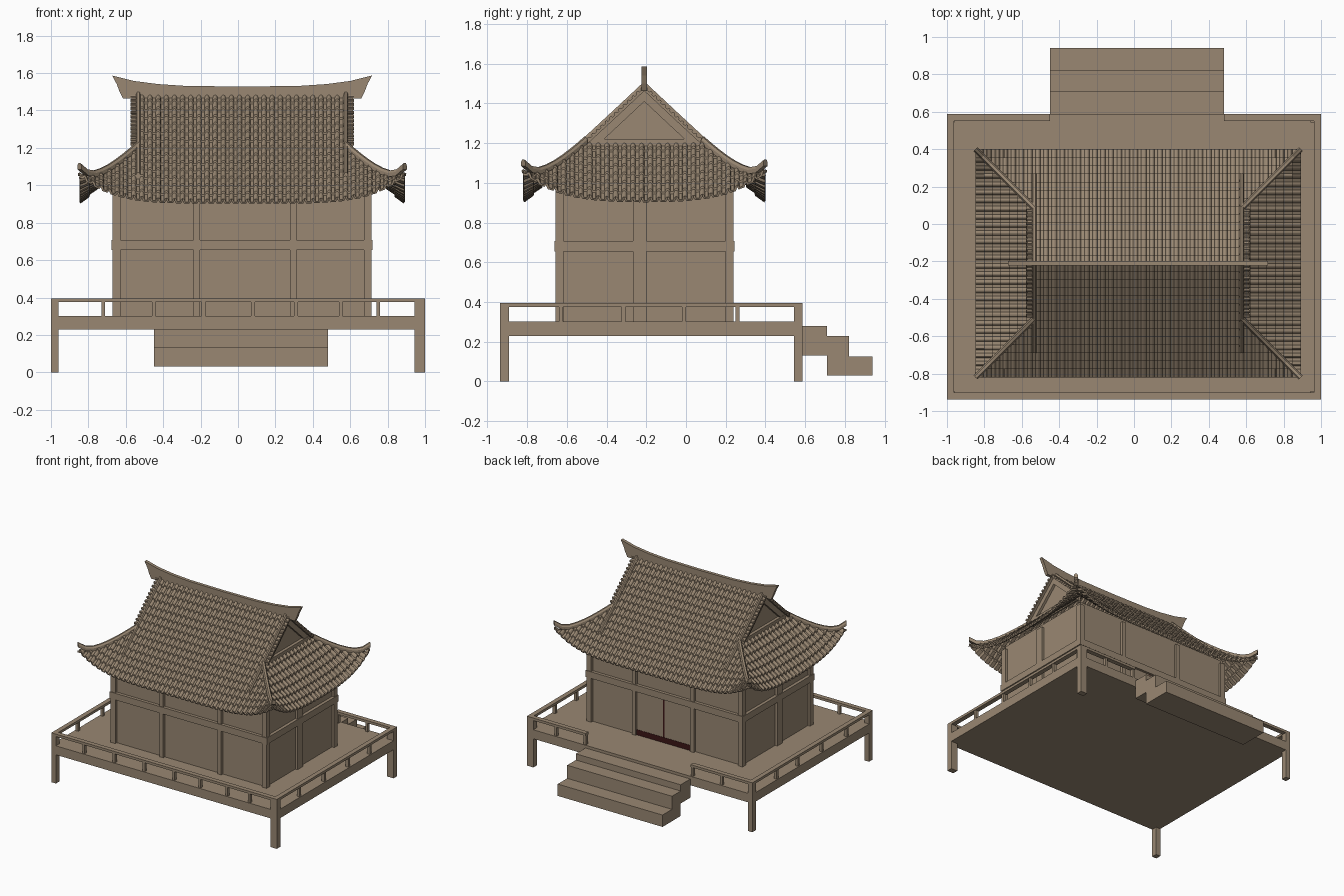
import bpy, bmesh, math
from mathutils import Vector

if "Cube" in bpy.data.objects:
    bpy.data.objects.remove(bpy.data.objects["Cube"])

XC, YC = 0.022, -0.21          # house centre
A, B, OFF = 0.61, 0.87, 0.26   # eave half depth, half width, hip offset
GX, GP = 0.555, 0.295          # gable half width, slope distance at gable foot


def material(name, rgb):
    m = bpy.data.materials.new(name)
    m.diffuse_color = (*rgb, 1)
    m.use_nodes = True
    m.node_tree.nodes["Principled BSDF"].inputs["Base Color"].default_value = m.diffuse_color
    return m


WOOD = material("tan_wood", (0.32, 0.245, 0.17))
RED = material("dark_red", (0.045, 0.008, 0.008))


def finish(name, bm, mat=WOOD, recalc=True):
    if recalc:
        bmesh.ops.recalc_face_normals(bm, faces=bm.faces)
    me = bpy.data.meshes.new(name)
    bm.to_mesh(me)
    bm.free()
    me.materials.append(mat)
    ob = bpy.data.objects.new(name, me)
    bpy.context.collection.objects.link(ob)
    return ob


def boxes(name, dims, mat=WOOD):
    bm = bmesh.new()
    for x0, x1, y0, y1, z0, z1 in dims:
        vs = bmesh.ops.create_cube(bm, size=1)["verts"]
        for v in vs:
            v.co = ((x0 + x1) / 2 + v.co.x * (x1 - x0),
                    (y0 + y1) / 2 + v.co.y * (y1 - y0),
                    (z0 + z1) / 2 + v.co.z * (z1 - z0))
    return finish(name, bm, mat)


def prism(name, pts, offset):
    bm = bmesh.new()
    f = bm.faces.new([bm.verts.new(p) for p in pts])
    ext = bmesh.ops.extrude_face_region(bm, geom=[f], use_keep_orig=True)["geom"]
    bmesh.ops.translate(bm, vec=offset, verts=[g for g in ext if isinstance(g, bmesh.types.BMVert)])
    return finish(name, bm)


def sweep(name, path, w, h, chamfer=True):
    """Bar with an upright section following a path of 3D points."""
    sec = [(-.5, 0), (-.5, .6), (-.25, 1), (.25, 1), (.5, .6), (.5, 0)] if chamfer else \
          [(-.5, 0), (-.5, 1), (.5, 1), (.5, 0)]
    t = Vector(path[-1]) - Vector(path[0])
    side = Vector((-t.y, t.x, 0)).normalized()
    bm = bmesh.new()
    rings = [[bm.verts.new(Vector(p) + side * s * w + Vector((0, 0, u * h))) for s, u in sec] for p in path]
    n = len(sec)
    for r0, r1 in zip(rings, rings[1:]):
        for i in range(n):
            bm.faces.new((r0[i], r0[(i + 1) % n], r1[(i + 1) % n], r1[i]))
    bm.faces.new(rings[0])
    bm.faces.new(rings[-1])
    return finish(name, bm)


def roof_z(p, q):
    """Roof height: p = run down the slope, q = distance along the eave."""
    return 1.475 - 0.943 * p + 0.15 * (q / B) ** 5 * (p / A) ** 2


# ---- tiled roof slopes: ribs across, stepped courses down ----
RIB = [(0, 0), (.38, 0), (.44, .009), (.56, .015), (.69, .017), (.82, .015), (.94, .009)]


def tiled_slope(name, is_side, sgn):
    half, ribs = (A, 28) if is_side else (B, 40)
    pitch = 2 * half / ribs
    cols = [(-half + (r + f) * pitch, h) for r in range(ribs) for f, h in RIB] + [(half, 0)]
    top = GP if is_side else 0
    courses = 7 if is_side else 14
    rows = []
    for k in range(courses):
        step = (A - top) / courses
        rows += [(top + k * step, 0), (top + (k + 1) * step, 0.011)]
    bm = bmesh.new()
    grid = []
    for u, h in cols:
        if is_side:
            p0, q = max(GP, abs(u)), abs(u) + OFF
        else:
            p0, q = (0 if abs(u) < GX else abs(u) - OFF), abs(u)
        line = []
        for p, lift in rows:
            if p <= p0:
                p, lift = p0, 0
            z = roof_z(p, q) + h + lift
            co = (XC + sgn * (p + OFF), YC + u, z) if is_side else (XC + u, YC + sgn * p, z)
            line.append(bm.verts.new(co))
        grid.append(line)
    for c0, c1 in zip(grid, grid[1:]):
        for j in range(len(rows) - 1):
            bm.faces.new((c0[j], c0[j + 1], c1[j + 1], c1[j]))
    bmesh.ops.remove_doubles(bm, verts=bm.verts, dist=1e-5)
    bm.normal_update()
    if sum(f.normal.z for f in bm.faces) < 0:
        bmesh.ops.reverse_faces(bm, faces=bm.faces)
    ob = finish(name, bm, recalc=False)
    mod = ob.modifiers.new("thickness", 'SOLIDIFY')
    mod.thickness, mod.offset = 0.012, -1


tiled_slope("roof_front", False, -1)
tiled_slope("roof_back", False, 1)
tiled_slope("roof_left", True, -1)
tiled_slope("roof_right", True, 1)

# ---- main ridge with flared ends ----
half = [(0, 1.528), (.3, 1.531), (.45, 1.541), (.58, 1.558), (.695, 1.587),
        (.67, 1.54), (.655, 1.5), (.637, 1.463)]
outline = [(XC + x, YC - .013, z) for x, z in half]
outline += [(XC - x, YC - .013, z) for x, z in reversed(half[1:])]
prism("main_ridge", outline, (0, .026, 0))

for sx, sn in ((-1, "left"), (1, "right")):
    for sy, fn in ((-1, "front"), (1, "back")):
        tag = f"{fn}_{sn}"
        # descending ridge down the main slope
        sweep("descending_ridge_" + tag,
              [(XC + sx * GX, YC + sy * p, roof_z(p, GX) + .002) for p in (0, .15, .295, .4, .48)], .024, .034)
        # hip ridge curling up at the corner
        hip = [GP + (A - GP) * i / 8 for i in range(9)]
        path = [(XC + sx * (p + OFF), YC + sy * p, roof_z(p, p + OFF)) for p in hip]
        path[-2] = (*path[-2][:2], path[-2][2] + .01)
        path[-1] = (*path[-1][:2], path[-1][2] + .035)
        sweep("hip_ridge_" + tag, path, .03, .034)
        # verge board and barge board along the gable edge
        slope = [0, .1, .2, .285]
        sweep("verge_" + tag, [(XC + sx * .572, YC + sy * p, roof_z(p, GX) - .012) for p in slope], .04, .018, False)
        sweep("barge_board_" + tag, [(XC + sx * .562, YC + sy * p, roof_z(p, GX) - .065) for p in slope],
              .02, .055, False)
        # short round tiles over the verge
        bm = bmesh.new()
        for k in range(13):
            p = .01 + k * .0225
            vs = bmesh.ops.create_cone(bm, cap_ends=True, segments=8, radius1=.009, radius2=.009, depth=.045)["verts"]
            for v in vs:
                v.co = (XC + sx * .575 + v.co.z, YC + sy * p + v.co.x, roof_z(p, GX) + .008 + v.co.y)
        finish("verge_tiles_" + tag, bm)
    # gable wall and sill
    gx = XC + sx * .535
    prism("gable_wall_" + sn, [(gx, YC - .285, 1.18), (gx, YC + .285, 1.18), (gx, YC, 1.455)], (sx * .012, 0, 0))
    boxes("gable_sill_" + sn, [(XC + sx * .562 - .012, XC + sx * .562 + .012, YC - .27, YC + .27, 1.185, 1.222)])

# ---- house body ----
X0, X1, Y0, Y1 = -.67, .715, -.658, .24
boxes("walls", [(X0 + .02, X1 - .02, Y0 + .02, Y1 - .02, .3, 1.03)])
cols = [(X0, X0 + .042), (-.237, -.203), (.278, .312), (X1 - .042, X1)]
rows = [(Y0, Y0 + .042), (-.267, -.2), (Y1 - .042, Y1)]
posts = [(a, b, c, d, .3, 1.0) for a, b in cols for c, d in (rows[0], rows[-1])]
posts += [(a, b, *rows[1], .3, 1.0) for a, b in (cols[0], cols[-1])]
boxes("columns", posts)
e = .005
boxes("wall_beams", [(X0 - e, X1 + e, Y0 - e, Y0 + .03, .655, .708), (X0 - e, X1 + e, Y1 - .03, Y1 + e, .655, .708),
                     (X0 - e, X0 + .03, Y0, Y1, .655, .708), (X1 - .03, X1 + e, Y0, Y1, .655, .708)])

# ---- back entrance: leaf panels over a dark red kick board and centre gap ----
boxes("door_leaves", [(-.2, .033, Y1 - .022, Y1 - .014, .345, .655), (.043, .275, Y1 - .022, Y1 - .014, .345, .655)])
boxes("door_red_trim", [(-.203, .278, Y1 - .022, Y1 - .012, .3, .345),
                        (.033, .043, Y1 - .022, Y1 - .013, .345, .655)], RED)

# ---- platform ----
DX, DY0, DY1 = 1.0, -.937, .588
boxes("deck", [(-DX, DX, DY0, DY1, .23, .302)])
boxes("platform_legs", [(x, x + w, y, y + .045, 0, .23) for x, w in ((-DX, .04), (.943, .057))
                        for y in (DY0, DY1 - .045)])
boxes("steps", [(-.45, .48, DY1, .71, .13, .28), (-.45, .48, .71, .82, .03, .23), (-.45, .48, .82, .94, .03, .125)])

# ---- railing ----
R, Z0, Z1 = .037, .376, .396
boxes("top_rails", [(-DX, DX, DY0, DY0 + R, Z0, Z1), (-DX, -DX + R, DY0, DY1, Z0, Z1),
                    (DX - R, DX, DY0, DY1, Z0, Z1), (-DX, -.45, DY1 - R, DY1, Z0, Z1), (.48, DX, DY1 - R, DY1, Z0, Z1)])
W = .02
rail = [(x, x + W, DY0 + .006, DY0 + .03, .3, Z0) for x in (-.73, -.46, -.195, .07, .3, .54, .74)]
rail += [(x, x + W, DY1 - .03, DY1 - .006, .3, Z0) for x in (-.73, -.47, .48, .74)]
rail += [(x, x + .024, y, y + W, .3, Z0) for x in (-DX + .006, DX - .03) for y in (-.64, -.325, -.02, .25)]
rail += [(x, x + w, y, y + .045, .3, Z0) for x, w in ((-DX, .04), (.943, .057)) for y in (DY0, DY1 - .045)]
boxes("railing_posts", rail)
